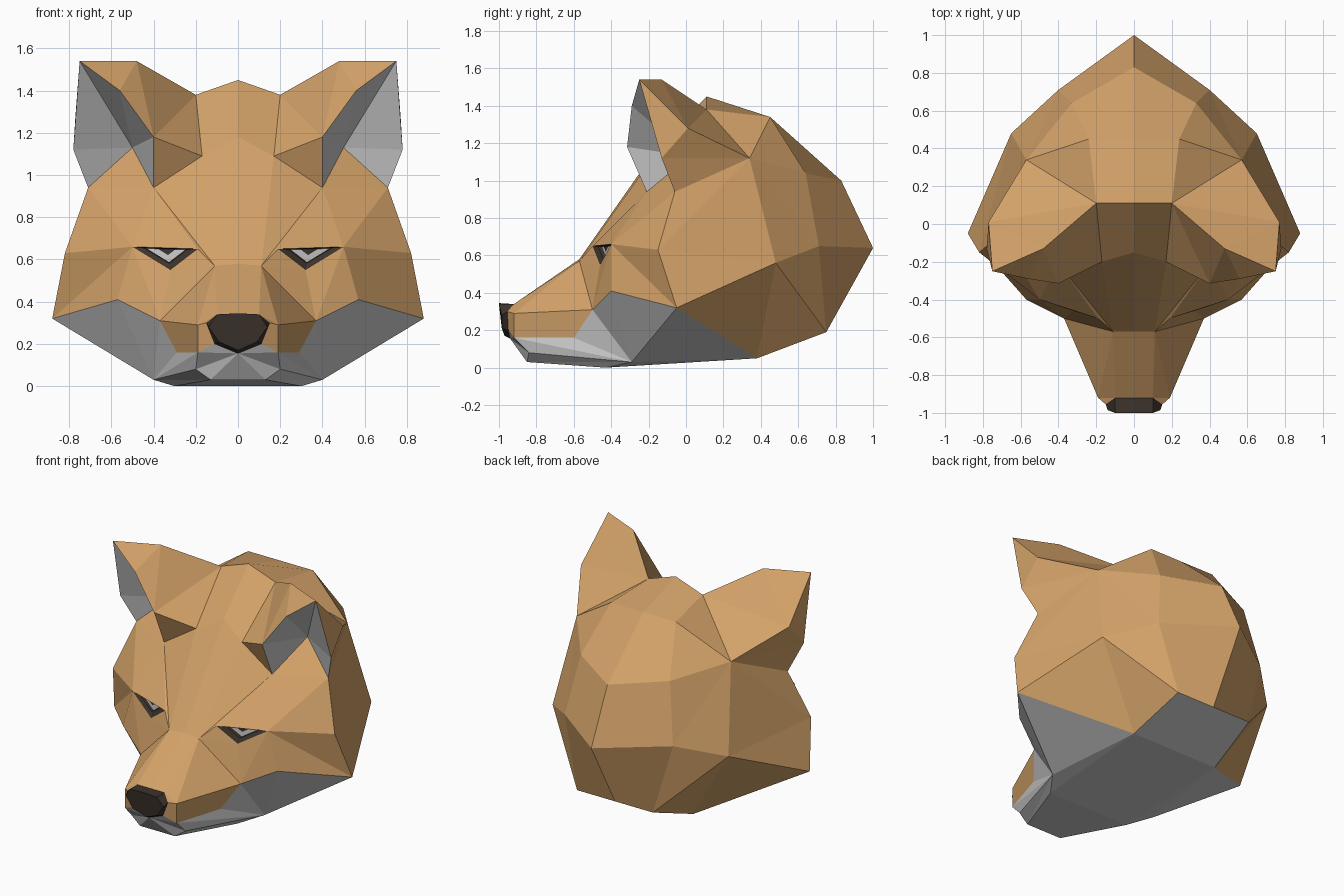
import bpy, bmesh
from mathutils import Vector

if "Cube" in bpy.data.objects:
    bpy.data.objects.remove(bpy.data.objects["Cube"])


def material(name, rgb):
    m = bpy.data.materials.new(name)
    m.diffuse_color = (*rgb, 1)
    m.use_nodes = True
    m.node_tree.nodes["Principled BSDF"].inputs["Base Color"].default_value = m.diffuse_color
    return m


FUR = material("fur", (0.65, 0.36, 0.14))
DARK = material("dark", (0.045, 0.033, 0.025))
P = {}


def points(**named):
    P.update({k: Vector(v) for k, v in named.items()})


def loft(*rows):
    """Quads between neighbouring rows of point names."""
    rows = [r.split() for r in rows]
    return [" ".join((a[i], a[i + 1], b[i + 1], b[i]))
            for a, b in zip(rows, rows[1:]) for i in range(len(a) - 1)]


def fan(centre, rim):
    """Triangles from one point to an open chain of points."""
    r = rim.split()
    return [f"{centre} {a} {b}" for a, b in zip(r, r[1:])]


def part(name, faces, inside, mat=None):
    """Flat-faced half shell facing away from 'inside', mirrored across x."""
    bm = bmesh.new()
    verts = {}
    for f in faces:
        keys = f.split()
        for k in keys:
            if k not in verts:
                verts[k] = bm.verts.new(P[k])
        face = bm.faces.new([verts[k] for k in keys])
        face.normal_update()
        if face.normal.dot(face.calc_center_median() - Vector(inside)) < 0:
            face.normal_flip()
    mesh = bpy.data.meshes.new(name)
    bm.to_mesh(mesh)
    bm.free()
    ob = bpy.data.objects.new(name, mesh)
    bpy.context.collection.objects.link(ob)
    if mat:
        mesh.materials.append(mat)
    mod = ob.modifiers.new("mirror", 'MIRROR')
    mod.merge_threshold = 0.0005
    return ob


# landmarks: centre line and rear of the skull
points(crown=(0, .11, 1.45), crown_s=(.2, .11, 1.38),
       top=(0, .45, 1.34), top_s=(.24, .45, 1.34),
       nape=(0, .83, 1.0), nape_s=(.33, .64, 1.04),
       back=(0, 1, .64), back_s=(.4, .71, .65), side=(.65, .48, .56),
       base=(0, .75, .19), base_s=(.28, .75, .19),
       throat=(0, .38, .05), throat_s=(.32, .38, .05))
# landmarks: face
points(brow=(0, -.15, 1.18), brow_s=(.17, -.2, 1.09),
       bridge=(0, -.57, .58), bridge_s=(.11, -.57, .57),
       temple=(.82, -.15, .63), cheek=(.88, -.05, .32), cheek_in=(.57, -.4, .41),
       eye_out=(.5, -.4, .66), eye_in=(.19, -.5, .65), eye_low=(.32, -.46, .55))
# landmarks: ear
points(tip=(.75, -.25, 1.54), tip_in=(.48, -.13, 1.54), rim_a=(.56, -.29, 1.4),
       rim_b=(.4, -.315, 1.18), rim_c=(.4, -.21, .94), rim_d=(.71, -.06, .94),
       rim_e=(.78, -.13, 1.12), ear_back=(.77, .01, 1.28),
       ear_root=(.57, .34, 1.12), ear_deep=(.5, .02, 1.13))
# landmarks: muzzle, jaw and nose
points(snout=(0, -.92, .34), snout_s=(.1, -.92, .34), lip_top=(.19, -.92, .29),
       lip=(.19, -.92, .16), muzzle=(.37, -.5, .31), mouth=(.29, -.6, .16),
       lip_low=(.2, -.84, .08), chin=(0, -.85, .03), chin_s=(.13, -.85, .03),
       jaw=(.4, -.29, .03), floor=(0, -.43, 0), floor_s=(.3, -.43, 0))
points(n1=(.15, -.955, .3), n2=(.11, -.95, .2), n3=(0, -.94, .155),
       f0=(0, -1, .345), f0s=(.1, -1, .34), f1=(.14, -.985, .28),
       f2=(.09, -.985, .21), f3=(0, -.97, .17))

# skull: rear cap, sides, forehead and cheeks
skull = loft("crown crown_s", "top top_s", "nape nape_s", "back back_s", "base base_s")
skull += fan("ear_root", "crown_s top_s nape_s back_s side temple rim_d")
skull += fan("side", "back_s base_s throat_s cheek temple")
skull += loft("crown crown_s", "brow brow_s", "bridge bridge_s")
skull += fan("rim_c", "brow_s bridge_s eye_in eye_out rim_d ear_deep")
skull += ["rim_d eye_out temple"]
skull += fan("eye_out", "temple cheek cheek_in muzzle eye_low")
skull += fan("bridge_s", "eye_in eye_low muzzle")
part("skull", skull, (0, .1, .6), FUR)

# muzzle, ending around the nose
muzzle = loft("bridge bridge_s", "snout snout_s")
muzzle += ["bridge_s muzzle lip_top", "bridge_s lip_top snout_s",
           "muzzle mouth lip lip_top", "snout_s lip_top n1", "lip_top lip n2 n1"]
part("muzzle", muzzle, (0, -.7, .25), FUR)

# pale jaw: cheek underside, lips and flat floor
jaw = fan("jaw", "throat_s cheek cheek_in muzzle mouth lip lip_low chin_s floor_s throat_s")
jaw += loft("chin chin_s", "floor floor_s", "throat throat_s", "base base_s")
jaw += ["n3 n2 lip", "n3 lip lip_low", "n3 lip_low chin_s", "n3 chin_s chin"]
part("jaw", jaw, (0, -.1, .4))

# nose
nose = loft("snout snout_s n1 n2 n3", "f0 f0s f1 f2 f3") + ["f0 f0s f1 f2 f3"]
part("nose", nose, (0, -.94, .26), DARK)

# ears: fur shell and pale inner bowl
ear = fan("rim_b", "rim_c brow_s crown_s tip_in rim_a")
ear += ["tip_in tip rim_a"]
ear += fan("ear_back", "rim_e tip tip_in crown_s ear_root rim_e")
ear += ["rim_e rim_d ear_root"]
part("ear", ear, (.57, -.05, 1.24), FUR)
part("inner_ear", fan("ear_deep", "rim_c rim_b rim_a tip rim_e rim_d"), (.57, .5, 1.2))

# eyes: dark sunken frame, pale lens, dark pupil
rim = [P[k] for k in ("eye_out", "eye_in", "eye_low")]
mid = sum(rim, Vector()) / 3
for tag, scale, depth, lift in (("a", .66, .015, .008), ("b", .6, .03, .008),
                                ("p", .3, .026, .022)):
    for i, v in enumerate(rim):
        P[f"{tag}{i}"] = mid + (v - mid) * scale + Vector((0, depth, lift))
part("eye_frame", loft("eye_out eye_in eye_low eye_out", "a0 a1 a2 a0", "b0 b1 b2 b0"),
     (.33, .3, .6), DARK)
part("eye_lens", ["b0 b1 b2"], (.33, .3, .6))
part("pupil", ["p0 p1 p2"], (.33, .3, .6), DARK)
